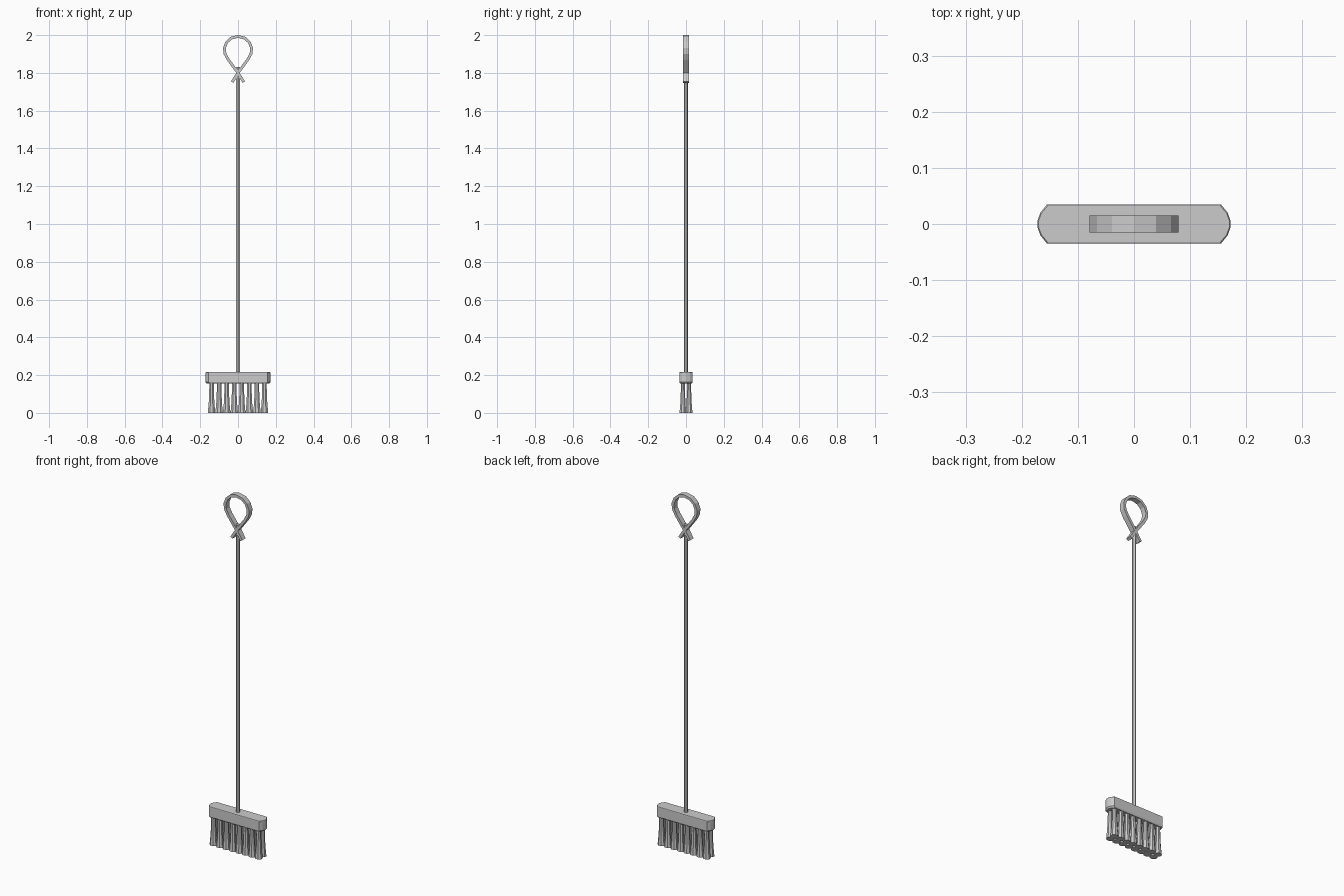
import bpy, bmesh, math
from mathutils import Vector

if "Cube" in bpy.data.objects:
    bpy.data.objects.remove(bpy.data.objects["Cube"])


def make(name, bm):
    bmesh.ops.recalc_face_normals(bm, faces=bm.faces[:])
    me = bpy.data.meshes.new(name)
    bm.to_mesh(me)
    bm.free()
    ob = bpy.data.objects.new(name, me)
    bpy.context.collection.objects.link(ob)
    return ob


def loft(bm, rings):
    """Skin a list of equal-length point rings and cap both ends."""
    vs = [[bm.verts.new(p) for p in r] for r in rings]
    n = len(vs[0])
    for a, b in zip(vs, vs[1:]):
        for i in range(n):
            j = (i + 1) % n
            bm.faces.new((a[i], a[j], b[j], b[i]))
    bm.faces.new(vs[0])
    bm.faces.new(vs[-1])


# Brush head: long block with faceted round ends, slightly tapered underneath
quarter = [(0.172, 0.006), (0.167, 0.020), (0.155, 0.035)]
outline = quarter + [(-x, y) for x, y in reversed(quarter)]
outline += [(-x, -y) for x, y in outline]
bm = bmesh.new()
loft(bm, [[(x - math.copysign(d, x), y * (1 - d * 20), z) for x, y in outline]
          for z, d in ((0.155, 0.006), (0.163, 0), (0.213, 0), (0.216, 0.002))])
make("brush_head", bm)

# Handle: thin six-sided pole
bm = bmesh.new()
loft(bm, [[(0.011 * math.sin(k * math.pi / 3), 0.011 * math.cos(k * math.pi / 3), z)
           for k in range(6)] for z in (0.2, 1.83)])
make("handle", bm)

# Hanging strap: flat ribbon looped over and crossed at the pole top
half = [(-0.031, 1.751), (0.0, 1.80), (0.053, 1.872), (0.069, 1.902),
        (0.072, 1.931), (0.060, 1.962), (0.036, 1.984), (0.0, 1.993)]
path = [Vector(p) for p in half + [(-x, z) for x, z in half[-2::-1]]]
T = 0.0075
rings = []
for i, p in enumerate(path):
    d = (path[min(i + 1, len(path) - 1)] - path[max(i - 1, 0)]).normalized()
    n = Vector((-d.y, d.x)) * T
    a, b = p + n, p - n
    rings.append([(a.x, -0.015, a.y), (a.x, 0.015, a.y),
                  (b.x, 0.015, b.y), (b.x, -0.015, b.y)])
bm = bmesh.new()
loft(bm, rings)
make("hanging_strap", bm)

# Bristles: two rows of eight flared tufts
bm = bmesh.new()
tuft = [(0.165, 0.0125), (0.11, 0.0135), (0.05, 0.0165), (0.0, 0.0215)]
for row in (-1, 1):
    for c in range(8):
        cx, cy = -0.14 + 0.04 * c, row * 0.0165
        loft(bm, [[(cx + r * math.cos(k * math.pi / 4 + math.pi / 8),
                    cy + 0.9 * r * math.sin(k * math.pi / 4 + math.pi / 8), z)
                   for k in range(8)] for z, r in tuft])
make("bristles", bm)
